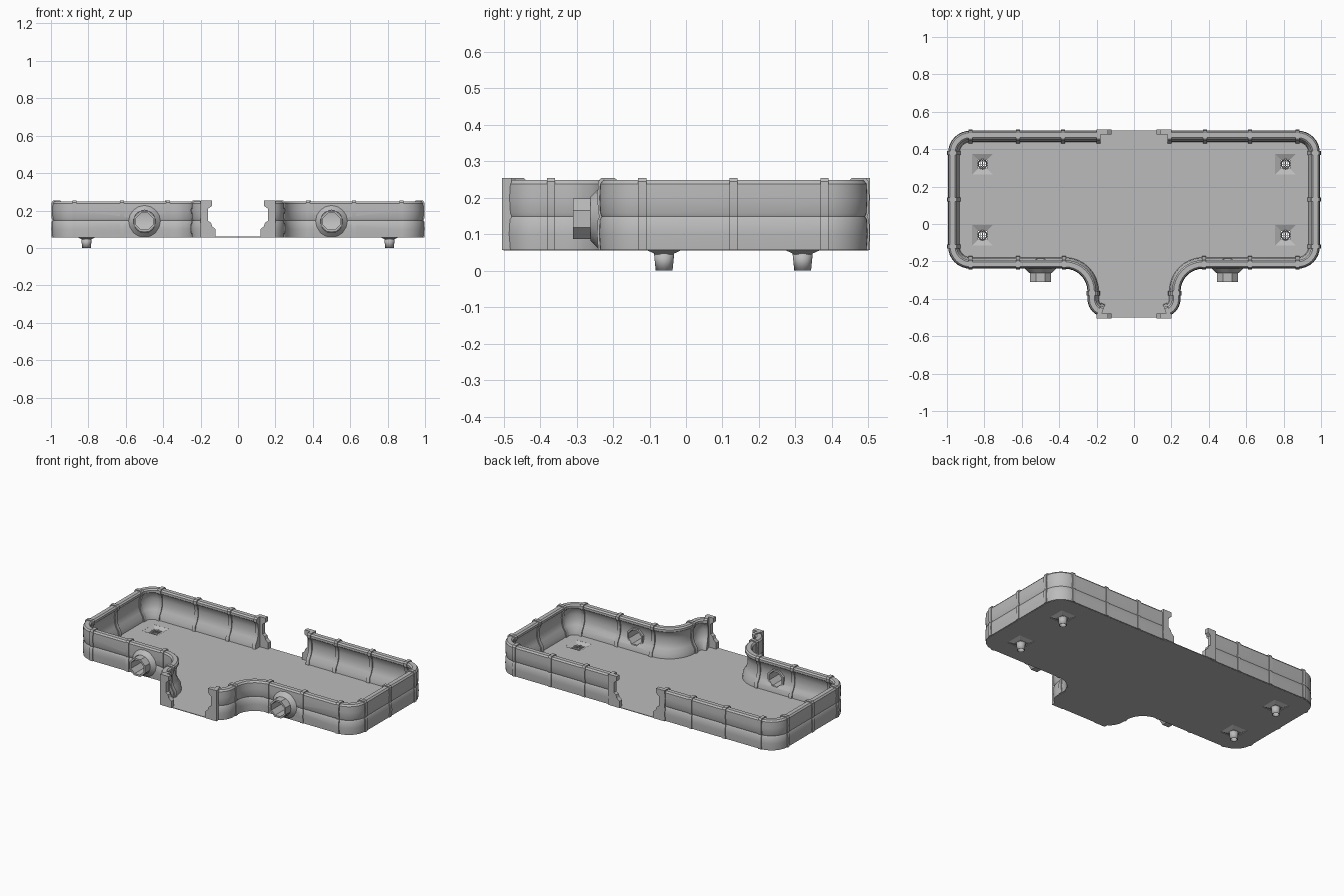
import bpy, bmesh, math
from mathutils import Vector, Matrix

if "Cube" in bpy.data.objects:
    bpy.data.objects.remove(bpy.data.objects["Cube"], do_unlink=True)

stone = bpy.data.materials.new("plain grey")
stone.use_nodes = True
GREY = (0.5, 0.5, 0.5, 1)
stone.diffuse_color = GREY
stone.node_tree.nodes["Principled BSDF"].inputs["Base Color"].default_value = GREY


def finish(name, bm, mirror="", fix=True):
    """Turn a bmesh into an object, optionally mirrored about the origin."""
    if fix:
        bmesh.ops.recalc_face_normals(bm, faces=bm.faces[:])
    mesh = bpy.data.meshes.new(name)
    bm.to_mesh(mesh)
    bm.free()
    mesh.materials.append(stone)
    obj = bpy.data.objects.new(name, mesh)
    bpy.context.collection.objects.link(obj)
    if mirror:
        m = obj.modifiers.new("mirror", 'MIRROR')
        m.use_axis[0] = True
        m.use_mirror_merge = False
    return obj


def activate(obj):
    bpy.ops.object.select_all(action='DESELECT')
    obj.select_set(True)
    bpy.context.view_layer.objects.active = obj


def smooth(obj):
    activate(obj)
    bpy.ops.object.shade_smooth_by_angle(angle=math.radians(35))


def cut(obj, cutter):
    """Subtract the cutter from the object and discard it."""
    activate(obj)
    m = obj.modifiers.new("cut", 'BOOLEAN')
    m.operation, m.object, m.solver = 'DIFFERENCE', cutter, 'EXACT'
    bpy.ops.object.modifier_move_to_index(modifier="cut", index=0)
    bpy.ops.object.modifier_apply(modifier="cut")
    bpy.data.objects.remove(cutter, do_unlink=True)


def arc(cx, cy, r, a0, a1, n=8):
    return [Vector((cx + r * math.cos(math.radians(a0 + (a1 - a0) * i / n)),
                    cy + r * math.sin(math.radians(a0 + (a1 - a0) * i / n))))
            for i in range(n + 1)]


def inward(path, i):
    """Mitred vector pointing to the right of travel."""
    a = path[max(i - 1, 0)]
    b = path[min(i + 1, len(path) - 1)]
    t = (b - a).normalized()
    return Vector((t.y, -t.x))


def sweep(bm, path, profile):
    """Sweep a closed (inset, height) profile along a plan path."""
    rings = []
    for i, p in enumerate(path):
        n = inward(path, i)
        rings.append([bm.verts.new((p.x + n.x * d, p.y + n.y * d, z)) for d, z in profile])
    k = len(profile)
    for a, b in zip(rings, rings[1:]):
        for j in range(k):
            bm.faces.new((a[j], a[(j + 1) % k], b[(j + 1) % k], b[j]))
    bm.faces.new(rings[0])
    bm.faces.new(rings[-1][::-1])


def cone(bm, r1, r2, depth, matrix, segments, caps=False):
    bmesh.ops.create_cone(bm, cap_ends=caps, segments=segments, radius1=r1, radius2=r2,
                          depth=depth, matrix=matrix)


def box(bm, centre, size):
    bmesh.ops.create_cube(bm, size=1, matrix=Matrix.Translation(centre)
                          @ Matrix.Diagonal((*size, 1)))


# Outer plan of one half of the wall, back gap to front gap
path = [Vector((0.18, 0.5))]
path += arc(0.875, 0.38, 0.12, 90, 0)
path += arc(0.875, -0.12, 0.12, 0, -90)
path += arc(0.37, -0.36, 0.12, 90, 180)
path += arc(0.15, -0.40, 0.10, 0, -70)

# Wall section: panelled outside, rounded lip and scooped inside
outer = [(0.004, 0.057), (0.001, 0.10), (0.003, 0.14), (0.008, 0.148), (0.004, 0.158),
         (0.002, 0.20), (0.004, 0.238), (0.012, 0.248)]
inner = [(0.038, 0.248), (0.047, 0.24), (0.047, 0.226), (0.036, 0.212), (0.031, 0.18),
         (0.032, 0.145), (0.042, 0.115), (0.058, 0.09), (0.062, 0.057)]
bm = bmesh.new()
sweep(bm, path, outer + inner)
wall = finish("wall", bm, "x")

# Spouts through the front wall
SPOUT = (0.5, 0, 0.142)
turn = Matrix.Rotation(math.pi / 2, 4, 'X')


def along_y(y):
    return (Matrix.Translation((SPOUT[0], y, SPOUT[2])) @ turn
            @ Matrix.Rotation(math.pi / 8, 4, 'Z'))


bm = bmesh.new()
cone(bm, 0.05, 0.05, 0.2, along_y(-0.22), 8, True)
cut(wall, finish("spout_cutter", bm))
smooth(wall)

bm = bmesh.new()
cone(bm, 0.06, 0.06, 0.116, along_y(-0.252), 8)
spout = finish("spout", bm, "x", False)
s = spout.modifiers.new("thickness", 'SOLIDIFY')
s.thickness = 0.012

bm = bmesh.new()
cone(bm, 0.085, 0.06, 0.025, along_y(-0.25), 16)
smooth(finish("spout_collar", bm, "x", False))

# Ribs wrapped around the wall at each panel joint
rib_profile = [(d - 0.005, z + (0.006 if z > 0.23 else 0)) for d, z in outer]
rib_profile += [(d + 0.007, z + (0.006 if z > 0.23 else 0)) for d, z in inner]
ribs = [((x, 0.5), (1, 0)) for x in (0.19, 0.38, 0.62, 0.875)]
ribs += [((0.995, y), (0, -1)) for y in (0.38, 0.13, -0.12)]
ribs += [((x, -0.24), (-1, 0)) for x in (0.875, 0.62, 0.375)]
ribs += [((0.25, -0.37), (0, -1)), ((0.188, -0.491), (-0.94, -0.34))]
bm = bmesh.new()
for p, t in ribs:
    p, t = Vector(p), Vector(t) * 0.011
    sweep(bm, [p - t, p + t], rib_profile)
smooth(finish("wall_ribs", bm, "x"))

# Notched posts framing both gaps
post = [(0.2, 0.057), (0.12, 0.057), (0.12, 0.10), (0.138, 0.115), (0.145, 0.135),
        (0.16, 0.145), (0.16, 0.21), (0.14, 0.224), (0.14, 0.254), (0.2, 0.254)]
bm = bmesh.new()
for y in (0.478, -0.505):
    face = bm.faces.new([bm.verts.new((x, y, z)) for x, z in post])
    grown = bmesh.ops.extrude_face_region(bm, geom=[face])["geom"]
    bmesh.ops.translate(bm, vec=(0, 0.027, 0),
                        verts=[v for v in grown if isinstance(v, bmesh.types.BMVert)])
finish("gap_posts", bm, "x")

# Floor slab following the wall, with square drain openings
edge = [p + inward(path, i) * 0.01 for i, p in enumerate(path)]
half = [Vector((0.16, 0.5))] + edge + [Vector((0.16, -0.5))]
outline = half + [Vector((-p.x, p.y)) for p in reversed(half)]
bm = bmesh.new()
face = bm.faces.new([bm.verts.new((p.x, p.y, 0.056)) for p in outline])
grown = bmesh.ops.extrude_face_region(bm, geom=[face])["geom"]
bmesh.ops.translate(bm, vec=(0, 0, 0.004),
                    verts=[v for v in grown if isinstance(v, bmesh.types.BMVert)])
floor = finish("floor", bm)

drains = [(0.81, 0.32), (0.81, -0.06)]
bm = bmesh.new()
for x, y in drains:
    for side in (1, -1):
        box(bm, (side * x, y, 0.058), (0.11, 0.11, 0.05))
cut(floor, finish("drain_cutter", bm))

# Drain funnels, outlet pipes and grates
funnels, outlets, grates = bmesh.new(), bmesh.new(), bmesh.new()
R2 = math.sqrt(2)
for x, y in drains:
    cone(funnels, 0.025 * R2, 0.056 * R2, 0.014,
         Matrix.Translation((x, y, 0.053)) @ Matrix.Rotation(math.pi / 4, 4, 'Z'), 4)
    cone(outlets, 0.023, 0.028, 0.05, Matrix.Translation((x, y, 0.025)), 12)
    for i in range(5):
        off = (i - 2) * 0.0125
        box(grates, (x + off, y, 0.047), (0.003, 0.053, 0.004))
        box(grates, (x, y + off, 0.047), (0.053, 0.003, 0.004))
finish("drain_funnels", funnels, "x", False)
outlet = finish("drain_outlets", outlets, "x", False)
s = outlet.modifiers.new("thickness", 'SOLIDIFY')
s.thickness = 0.003
smooth(outlet)
finish("drain_grates", grates, "x")
